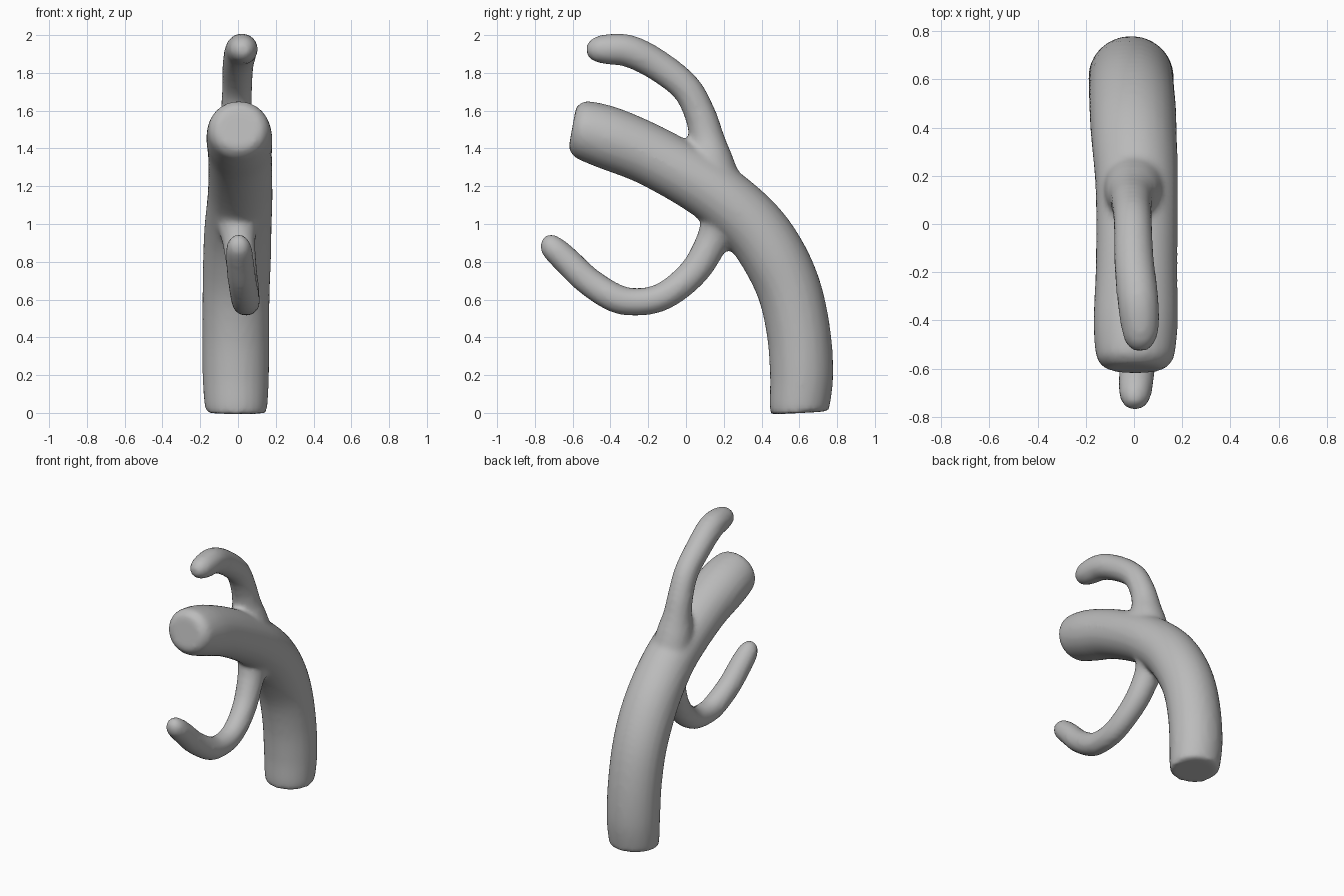
import bpy, bmesh, math
from mathutils import Vector

if "Cube" in bpy.data.objects:
    bpy.data.objects.remove(bpy.data.objects["Cube"])

SIDES, STEPS = 24, 5


def spline(keys):
    """Smooth path through (x, y, z, radius) keys."""
    keys = [Vector(k) for k in keys]
    pts = [keys[0] * 2 - keys[1]] + keys + [keys[-1] * 2 - keys[-2]]
    out = []
    for a, b, c, d in zip(pts, pts[1:], pts[2:], pts[3:]):
        for s in range(STEPS):
            t = s / STEPS
            out.append(0.5 * (2 * b + (c - a) * t + (2 * a - 5 * b + 4 * c - d) * t * t
                              + (3 * b - a - 3 * c + d) * t ** 3))
    return out + [keys[-1]]


def tube(bm, keys, widen=1.0):
    """Closed tube along a path; widen scales the section sideways."""
    path = spline(keys)
    rings = []
    for i, p in enumerate(path):
        tangent = (path[min(i + 1, len(path) - 1)] - path[max(i - 1, 0)]).xyz.normalized()
        up = tangent.cross(Vector((1, 0, 0))).normalized()
        side = up.cross(tangent)
        rings.append([bm.verts.new(p.xyz + p.w * (side * widen * math.cos(a) + up * math.sin(a)))
                      for a in (2 * math.pi * k / SIDES for k in range(SIDES))])
    for r, q in zip(rings, rings[1:]):
        for k in range(SIDES):
            n = (k + 1) % SIDES
            bm.faces.new((r[k], r[n], q[n], q[k]))
    bm.faces.new(rings[0][::-1])
    bm.faces.new(rings[-1])


bm = bmesh.new()

# Thick bent trunk with cut ends
tube(bm, [(-.01, .60, 0, .145), (-.01, .60, .03, .158), (-.012, .612, .2, .168), (-.012, .597, .42, .169),
          (-.01, .55, .64, .17), (-.005, .47, .82, .172), (0, .36, .98, .17), (.01, .20, 1.13, .165),
          (.012, .03, 1.245, .162), (.01, -.20, 1.37, .162), (.007, -.40, 1.452, .167),
          (.005, -.53, 1.495, .158), (.005, -.575, 1.505, .142), (.005, -.602, 1.51, .11)], 1.05)

# Upper branch, curling forward
tube(bm, [(0, .15, 1.25, .13), (-.005, .125, 1.36, .115), (-.01, .108, 1.46, .093), (-.01, .075, 1.58, .083),
          (-.005, .0, 1.72, .08), (.0, -.15, 1.84, .083), (.015, -.30, 1.915, .086),
          (.025, -.42, 1.925, .08), (.025, -.49, 1.922, .062), (.025, -.525, 1.92, .03)])

# Lower branch, sweeping down and up again
tube(bm, [(0, .22, 1.08, .12), (0, .175, .98, .105), (.005, .135, .90, .087), (.02, .06, .77, .08),
          (.035, -.04, .67, .076), (.042, -.15, .605, .074), (.042, -.27, .588, .074),
          (.038, -.38, .61, .077), (.022, -.52, .70, .076), (.01, -.63, .805, .074),
          (.005, -.70, .87, .068), (.003, -.735, .905, .052), (.003, -.755, .922, .028)])

bmesh.ops.recalc_face_normals(bm, faces=bm.faces)
mesh = bpy.data.meshes.new("branching_trunk")
bm.to_mesh(mesh)
bm.free()
trunk = bpy.data.objects.new("branching_trunk", mesh)
bpy.context.collection.objects.link(trunk)

# Fuse the tubes and soften the joints
remesh = trunk.modifiers.new("fuse", 'REMESH')
remesh.mode = 'VOXEL'
remesh.voxel_size = 0.018
remesh.use_smooth_shade = True
soften = trunk.modifiers.new("soften", 'SMOOTH')
soften.factor = 0.5
soften.iterations = 5

# Plain grey surface
grey = bpy.data.materials.new("light grey")
grey.diffuse_color = (0.5, 0.5, 0.5, 1)
grey.use_nodes = True
grey.node_tree.nodes["Principled BSDF"].inputs["Base Color"].default_value = grey.diffuse_color
mesh.materials.append(grey)
